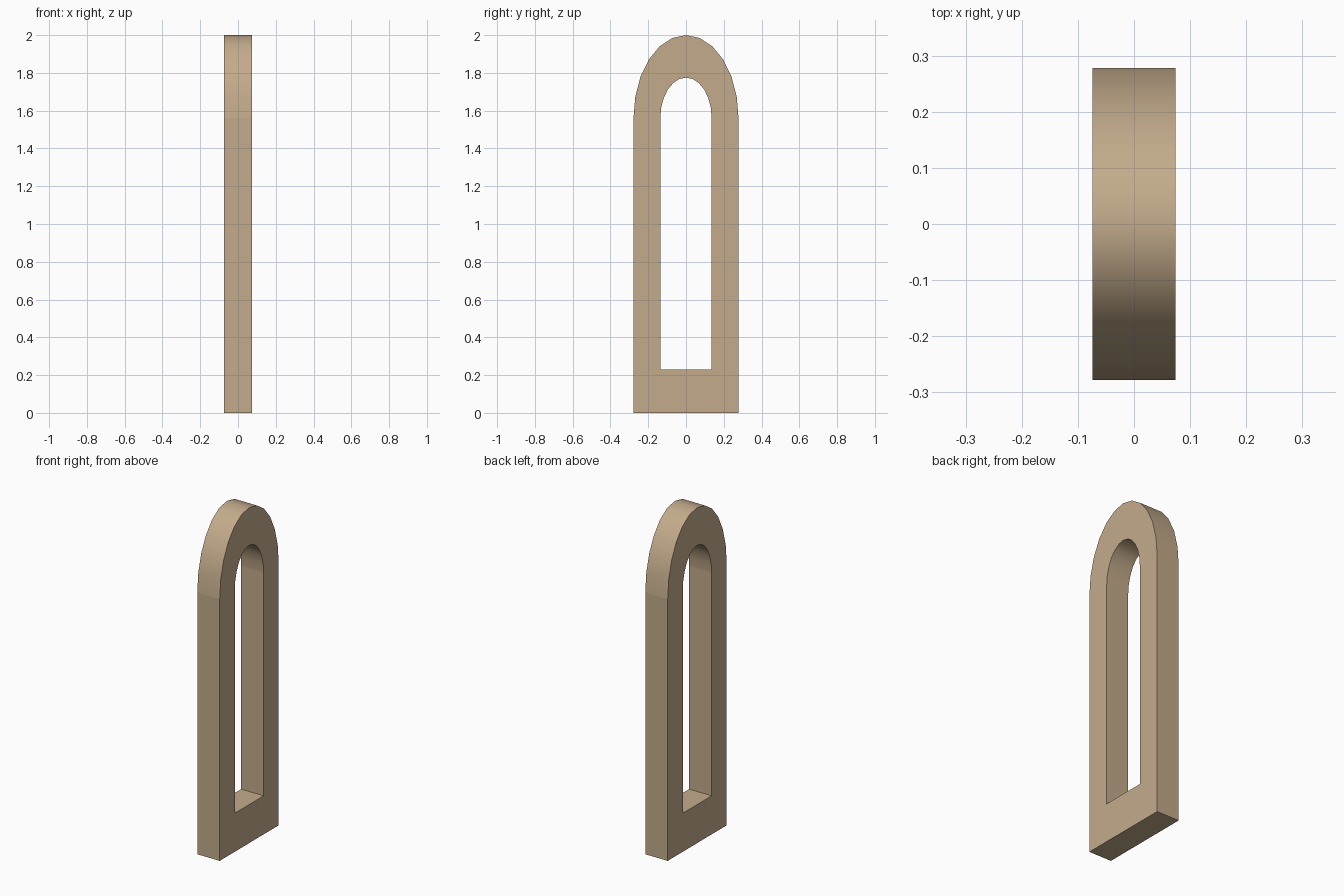
import bpy, bmesh
from math import sin, cos, pi

if "Cube" in bpy.data.objects:
    bpy.data.objects.remove(bpy.data.objects["Cube"], do_unlink=True)

HALF_DEPTH = 0.074
SPRING = 1.56      # height where the arch starts
SEGMENTS = 12


def arch_profile(half_width, bottom, top):
    """Closed outline: an elliptical arch on straight legs with a flat base."""
    arc = [(half_width * cos(pi * i / SEGMENTS),
            SPRING + (top - SPRING) * sin(pi * i / SEGMENTS))
           for i in range(SEGMENTS + 1)]
    return [(half_width, bottom)] + arc + [(-half_width, bottom)]


def make_material(name, color):
    mat = bpy.data.materials.new(name)
    mat.use_nodes = True
    mat.diffuse_color = color
    bsdf = next(n for n in mat.node_tree.nodes if n.type == 'BSDF_PRINCIPLED')
    bsdf.inputs["Base Color"].default_value = color
    return mat


# Outer and inner outlines on both sides of the frame
bm = bmesh.new()
outer = arch_profile(0.278, 0.0, 2.0)
inner = arch_profile(0.136, 0.23, 1.775)
rings = [[bm.verts.new((x, y, z)) for y, z in outline]
         for outline, x in ((outer, HALF_DEPTH), (inner, HALF_DEPTH),
                            (inner, -HALF_DEPTH), (outer, -HALF_DEPTH))]

# Side faces, opening walls and outer walls; only the arch walls are smooth
count = len(outer)
for r in range(4):
    a, b = rings[r], rings[(r + 1) % 4]
    for i in range(count):
        j = (i + 1) % count
        face = bm.faces.new((a[i], a[j], b[j], b[i]))
        face.smooth = r in (1, 3) and 1 <= i <= SEGMENTS
bmesh.ops.recalc_face_normals(bm, faces=bm.faces)

mesh = bpy.data.meshes.new("arched_frame")
bm.to_mesh(mesh)
bm.free()
mesh.materials.append(make_material("tan_stone", (0.55, 0.41, 0.26, 1.0)))
frame = bpy.data.objects.new("arched_frame", mesh)
bpy.context.collection.objects.link(frame)
